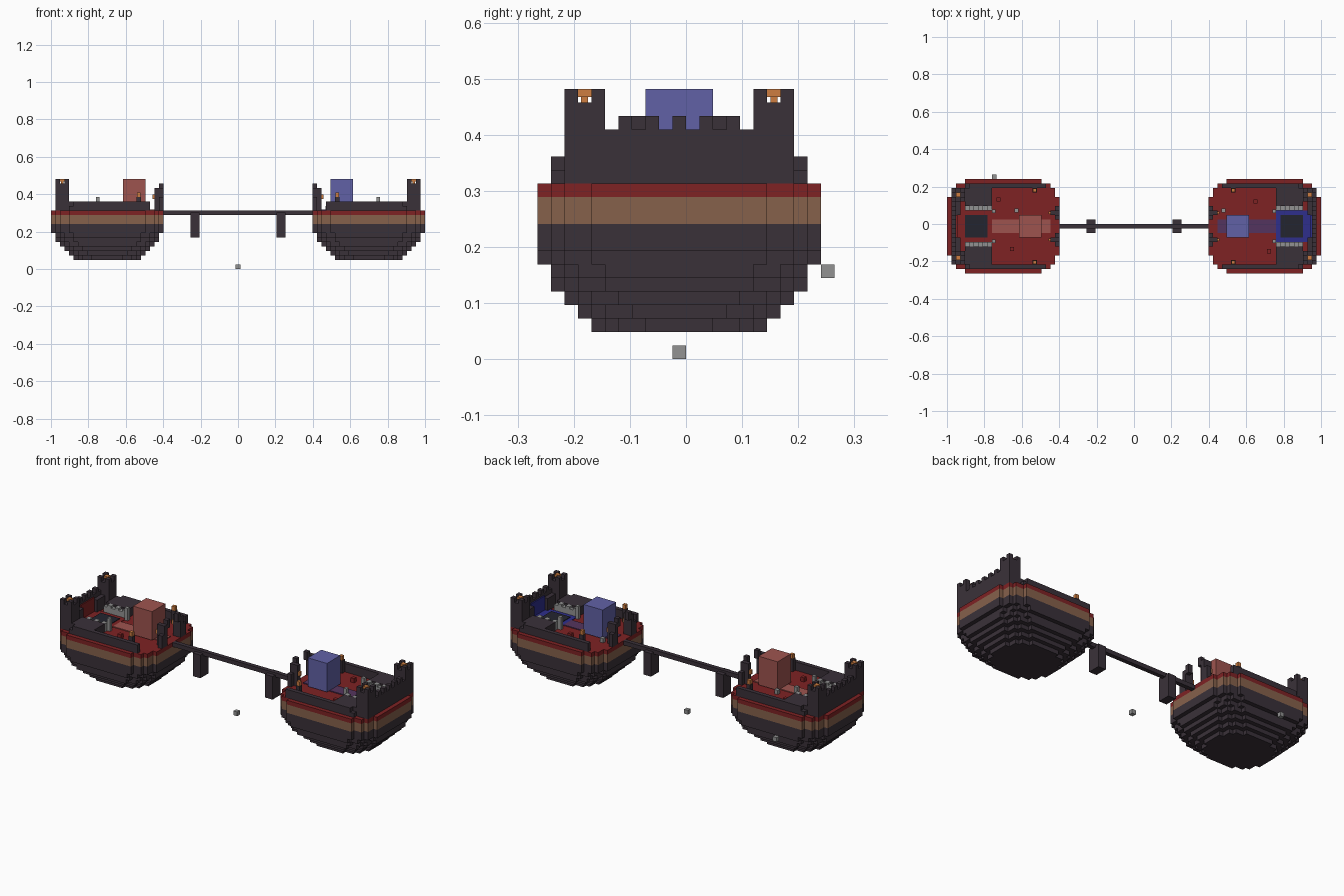
import bpy, bmesh

U = 2 / 83  # edge length of one block; all sizes below are in blocks

cube = bpy.data.objects.get("Cube")
if cube:
    bpy.data.objects.remove(cube, do_unlink=True)


def material(name, *rgb):
    col = [(c / 255 / 12.92 if c < 11 else ((c / 255 + 0.055) / 1.055) ** 2.4) for c in rgb] + [1]
    m = bpy.data.materials.new(name)
    m.use_nodes = True
    m.diffuse_color = col
    m.node_tree.nodes["Principled BSDF"].inputs["Base Color"].default_value = col
    return m


STONE = material("dark stone", 58, 49, 57)
EARTH = material("brown earth", 134, 97, 75)
RED = material("red floor", 126, 34, 36)
ORANGE = material("orange flame", 205, 125, 65)
GREY = material("grey stone", 146, 146, 146)
SLATE = material("dark slate", 36, 37, 47)
PINK = material("pink glass", 158, 84, 79)
BLUE = material("pale blue glass", 97, 97, 166)
DEEP = material("deep blue", 46, 46, 140)
VIOLET = material("violet path", 84, 52, 94)


def finish(name, bm, mat):
    bmesh.ops.recalc_face_normals(bm, faces=bm.faces)
    mesh = bpy.data.meshes.new(name)
    bm.to_mesh(mesh)
    bm.free()
    mesh.materials.append(mat)
    ob = bpy.data.objects.new(name, mesh)
    bpy.context.collection.objects.link(ob)
    return ob


def boxes(name, mat, *spans, side=1):
    """One object of boxes given as (x0, x1, y0, y1, z0, z1); side -1 mirrors x."""
    bm = bmesh.new()
    for x0, x1, y0, y1, z0, z1 in spans:
        vs = bmesh.ops.create_cube(bm, size=1)["verts"]
        for v in vs:
            v.co.x = side * U * (x1 if v.co.x > 0 else x0)
            v.co.y = U * (y1 if v.co.y > 0 else y0)
            v.co.z = U * (z1 if v.co.z > 0 else z0)
    return finish(name, bm, mat)


def pair(x0, x1, y0, y1, z0, z1):
    """A box and its twin across the island's long axis."""
    return [(x0, x1, y0, y1, z0, z1), (x0, x1, -1 - y1, -1 - y0, z0, z1)]


def slab(name, mat, cx, hx, hy, z0, z1, steps=(4, 2, 1, 1)):
    """Rectangle with stepped corners, extruded upward."""
    quarter = []
    for row, inset in enumerate(steps):
        quarter += [(hx - inset, hy - row), (hx - inset, hy - row - 1)]
    quarter.append((hx, hy - len(steps)))
    flip = quarter[::-1]
    ring = (quarter + [(x, -y) for x, y in flip]
            + [(-x, -y) for x, y in quarter] + [(-x, y) for x, y in flip])
    pts = [p for i, p in enumerate(ring) if p != ring[i - 1]]
    bm = bmesh.new()
    face = bm.faces.new([bm.verts.new(((cx + x) * U, (y - 0.5) * U, z0 * U)) for x, y in pts])
    top = bmesh.ops.extrude_face_region(bm, geom=[face])["geom"]
    for v in top:
        if isinstance(v, bmesh.types.BMVert):
            v.co.z = z1 * U
    finish(name, bm, mat)


for side, tag, glass, path, panel in ((-1, "right", PINK, PINK, RED), (1, "left", BLUE, VIOLET, DEEP)):
    def part(name, mat, *spans):
        return boxes(f"{tag}_{name}", mat, *spans, side=side)

    # Island: stepped hull, earth band and floor
    hull = ((2, 3, 5, 4), (3, 4, 4, 3), (4, 5, 3, 2), (5, 6, 2, 1), (6, 7, 1, 1), (7, 8, 1, 0), (8, 10, 0, 0))
    for z0, z1, ix, iy in hull:
        slab(f"{tag}_hull_{z0}", STONE, side * 29, 12.5 - ix, 10.5 - iy, z0, z1)
    slab(f"{tag}_earth_band", EARTH, side * 29, 12.5, 10.5, 10, 12)
    slab(f"{tag}_floor", RED, side * 29, 12.5, 10.5, 12, 13)

    # Low side walls with lantern posts
    part("side_walls", STONE, *pair(19.5, 37.5, 8, 9, 13, 14), *pair(19.5, 36.5, 8, 9, 14, 15))
    part("lantern_posts", STONE, *pair(21.5, 22.5, 7, 8, 13, 16))
    part("lanterns", ORANGE, *pair(21.6, 22.4, 7.1, 7.9, 16, 17))

    # Corner towers with crown and flame
    crown = [b for x in (37.5, 39.5) for y in (5, 7) for b in pair(x, x + 1, y, y + 1, 19, 20)]
    part("towers", STONE, *pair(37.5, 40.5, 5, 8, 13, 19), *crown)
    part("tower_flames", ORANGE, *pair(38.5, 39.5, 6, 7, 19.4, 20), *pair(38.75, 39.25, 6.25, 6.75, 19, 19.4))

    # Outer wall with battlements and a coloured panel
    merlons = [(39.5, 40.5, y, y + 1, 17, 18) for y in range(-5, 4, 2)]
    part("outer_wall", STONE, (39.5, 40.5, -6, 5, 13, 17), *pair(38.5, 39.5, 2, 5, 13, 16), *merlons)
    part("wall_panel", panel, (39.2, 39.5, -3, 2, 13, 16.5))

    # Sunken court: coloured floor, dark plate, platforms and grey trim
    part("court_floor", panel, (31.5, 39.2, -4, 3, 13, 13.15))
    part("court_plate", SLATE, (32.5, 37.5, -3, 2, 13.15, 13.3))
    part("platforms", STONE, *pair(31.5, 37.5, 4, 8, 13, 15))
    teeth = [b for x in (31.5, 33.5, 35.5) for b in pair(x, x + 1, 3, 4, 14.5, 15)]
    part("platform_trim", GREY, *pair(31.5, 37.5, 3, 4, 13, 14.5), *teeth)
    part("court_pillars", GREY, *pair(30.7, 31.5, 2.4, 3.2, 13, 16))

    # Glass block standing on the path
    part("path", path, (18.5, 31.5, -2, 1, 13, 13.2))
    part("glass_block", glass, (20.5, 25.5, -3, 2, 13.2, 20))

    # Gate posts at the bridge
    part("gate", STONE, *pair(16.5, 18.5, 2, 3, 13, 18), *pair(16.5, 17.5, 3, 4, 13, 16),
         *pair(16.5, 17.5, 1, 2, 17, 19))
    part("gate_torches", ORANGE, *pair(18.5, 19, 2.2, 2.8, 15.5, 16.5))

    # Bridge pier
    part("bridge_pier", STONE, (8.5, 10.5, -2, 1, 7, 12.5))

# Loose blocks on the floors
for name, mat, x, y in (("right_bump_a", RED, -30.5, 5), ("right_bump_b", RED, -27.5, -6),
                        ("left_bump_a", RED, 26.5, 4.5), ("left_bump_b", RED, 29.5, -6.5),
                        ("right_rock", GREY, -26.5, 2.5), ("left_rock", GREY, 19.4, 2.5)):
    boxes(name, mat, (x, x + 0.9, y, y + 0.9, 13, 14))

# Bridge deck and the two stray blocks
boxes("bridge_deck", STONE, (-16.5, 16.5, -1, 0, 12, 13))
boxes("stray_block_low", GREY, (-0.5, 0.5, -1, 0, 0, 1))
boxes("stray_block_back", GREY, (-31.5, -30.5, 10, 11, 6, 7))
